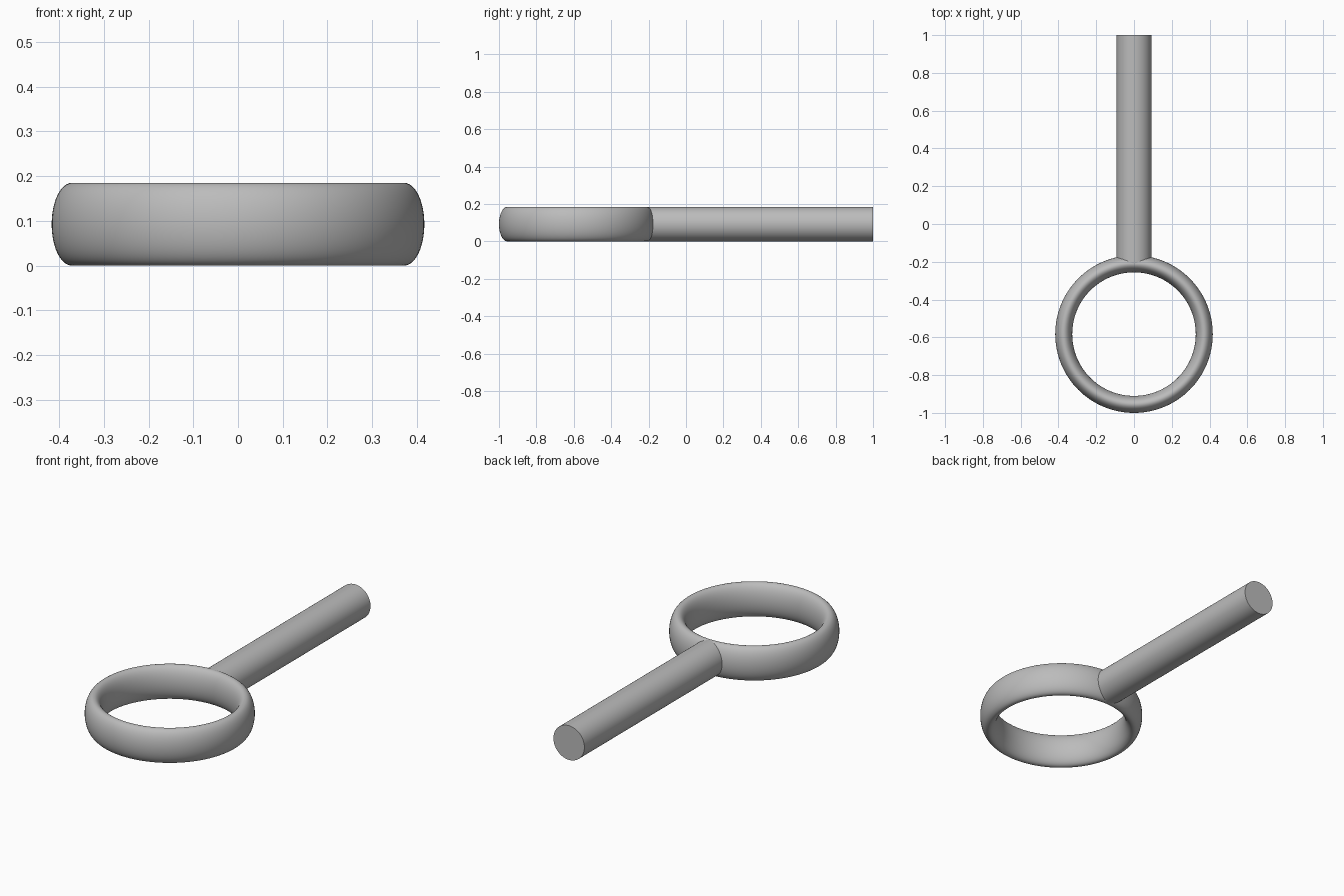
import bpy
import math

cube = bpy.data.objects.get("Cube")
if cube:
    bpy.data.objects.remove(cube, do_unlink=True)

HALF_HEIGHT = 0.0925
RING_RADIUS = 0.372
RING_HALF_WIDTH = 0.045
RING_Y = -1 + RING_RADIUS + RING_HALF_WIDTH
HANDLE_START = RING_Y + RING_RADIUS
HANDLE_END = 1.0

grey = bpy.data.materials.new("plain grey")
grey.use_nodes = True
colour = (0.5, 0.5, 0.5, 1)
grey.diffuse_color = colour
grey.node_tree.nodes["Principled BSDF"].inputs["Base Color"].default_value = colour


def finish(name):
    """Name, colour and smooth the active object, keeping its scale applied."""
    obj = bpy.context.object
    obj.name = name
    obj.data.materials.append(grey)
    bpy.ops.object.transform_apply(location=False, rotation=True, scale=True)
    bpy.ops.object.shade_smooth_by_angle(angle=math.radians(40))


# Ring with a tall elliptical cross-section
bpy.ops.mesh.primitive_torus_add(
    major_segments=128, minor_segments=48,
    major_radius=RING_RADIUS, minor_radius=RING_HALF_WIDTH,
    location=(0, RING_Y, HALF_HEIGHT))
bpy.context.object.scale.z = HALF_HEIGHT / RING_HALF_WIDTH
finish("ring")

# Round straight handle, starting inside the ring wall
bpy.ops.mesh.primitive_cylinder_add(
    vertices=96, radius=HALF_HEIGHT, depth=HANDLE_END - HANDLE_START,
    location=(0, (HANDLE_START + HANDLE_END) / 2, HALF_HEIGHT),
    rotation=(math.pi / 2, 0, 0))
finish("handle")
